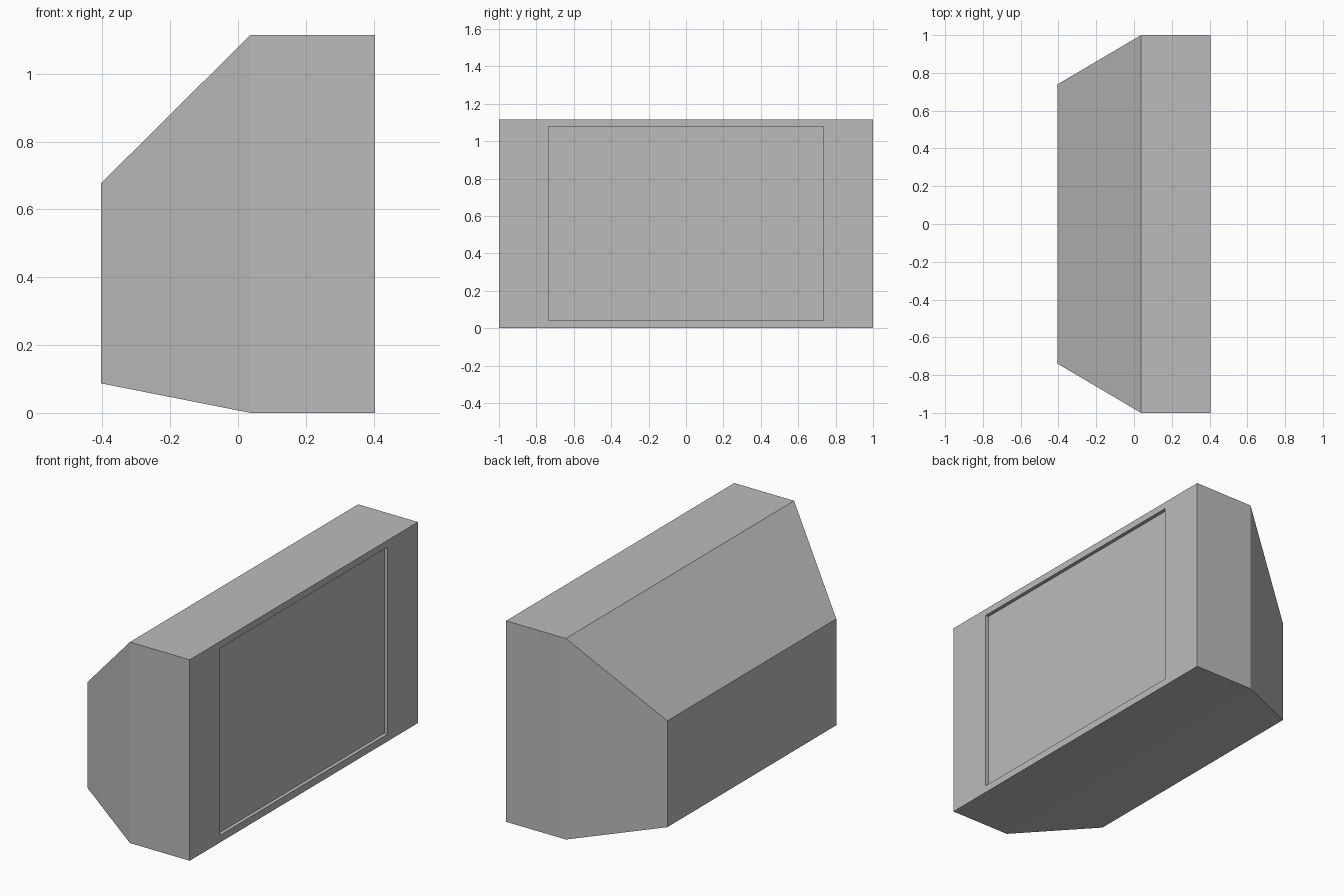
import bpy
import bmesh
from mathutils import Vector

cube = bpy.data.objects.get("Cube")
if cube:
    bpy.data.objects.remove(cube, do_unlink=True)

# Single plain grey finish
grey = bpy.data.materials.new("casing_grey")
grey.use_nodes = True
grey.diffuse_color = (0.5, 0.5, 0.5, 1)
grey.node_tree.nodes["Principled BSDF"].inputs["Base Color"].default_value = (0.5, 0.5, 0.5, 1)

FRONT_X, SHOULDER_X, BACK_X = 0.404, 0.037, -0.404
HEIGHT, RECESS = 1.115, 0.02

bm = bmesh.new()


def ring(x, half_width, bottom, top):
    """Rectangle of vertices across the body at x."""
    corners = ((-half_width, bottom), (half_width, bottom), (half_width, top), (-half_width, top))
    return [bm.verts.new((x, y, z)) for y, z in corners]


def bridge(a, b):
    for i in range(4):
        j = (i + 1) % 4
        bm.faces.new((a[i], a[j], b[j], b[i]))


# Body narrowing to the rear, then the bezel, recess walls and screen
sections = [
    ring(BACK_X, 0.74, 0.087, 0.677),
    ring(SHOULDER_X, 1.0, 0, HEIGHT),
    ring(FRONT_X, 1.0, 0, HEIGHT),
    ring(FRONT_X, 0.735, 0.04, 1.077),
    ring(FRONT_X - RECESS, 0.735, 0.04, 1.077),
]
for a, b in zip(sections, sections[1:]):
    bridge(a, b)
bm.faces.new(sections[0])
bm.faces.new(sections[-1])
bmesh.ops.recalc_face_normals(bm, faces=bm.faces)

mesh = bpy.data.meshes.new("screen_casing")
bm.to_mesh(mesh)
bm.free()
mesh.materials.append(grey)
casing = bpy.data.objects.new("screen_casing", mesh)
bpy.context.collection.objects.link(casing)
